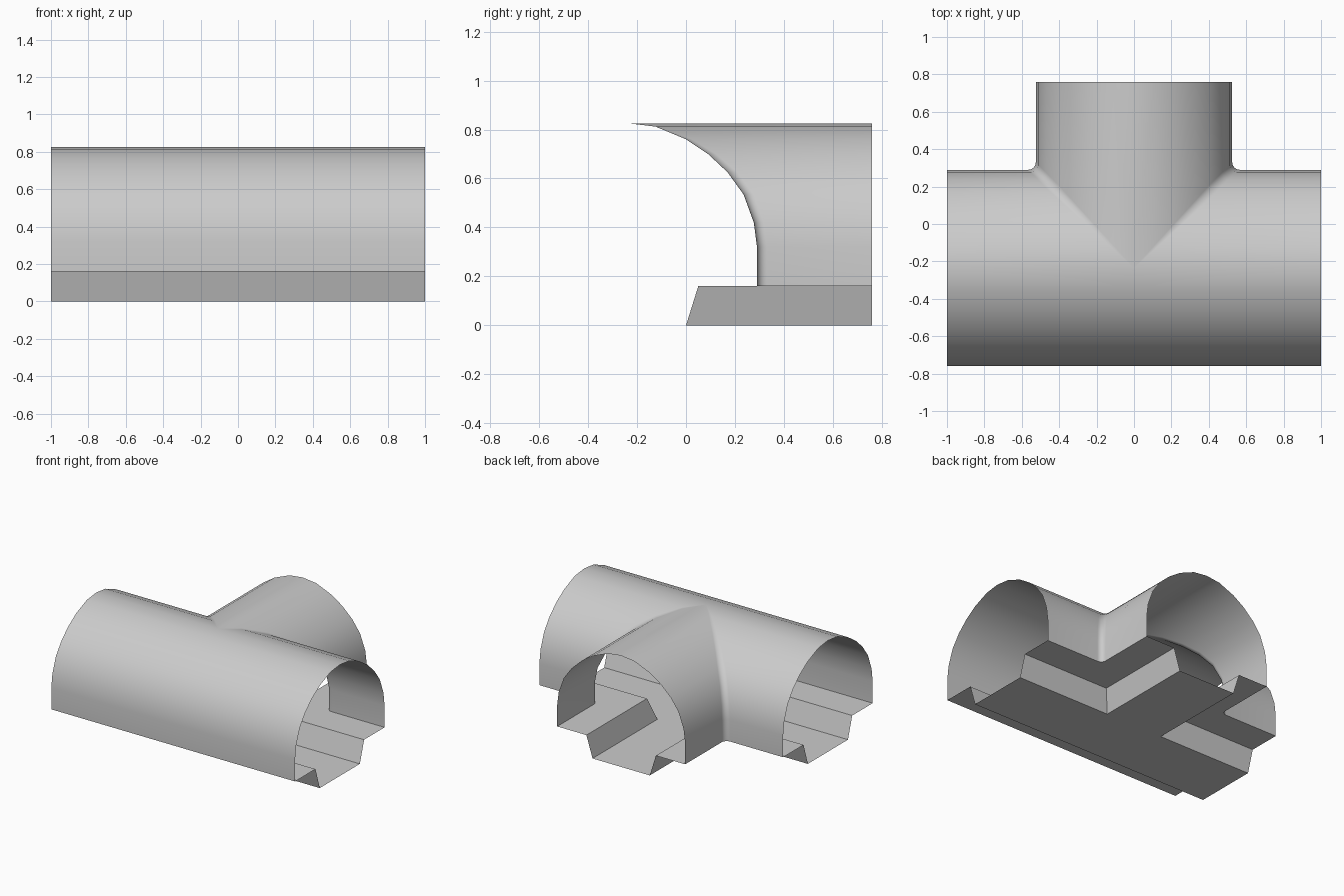
import bpy, bmesh, math

if "Cube" in bpy.data.objects:
    bpy.data.objects.remove(bpy.data.objects["Cube"])

C = -0.235          # y of the main tunnel's centre line
END_X, END_Y = 1.0, 0.76
FILLET = 0.04
STEPS = 6


def corner_path(d, r):
    """Run in from the +x end at offset d, turn the filleted corner, run out to +y."""
    pts = [(END_X, C + d)]
    for i in range(STEPS + 1):
        a = math.radians(270 - 90 * i / STEPS)
        pts.append((d + r + r * math.cos(a), C + d + r + r * math.sin(a)))
    return pts + [(d, END_Y)]


def straight_path(d):
    """Front side of the main tunnel, from the +x end to the middle."""
    return [(END_X, C - d), (0, C - d)]


def loft(bm, rows):
    grid = [[bm.verts.new(p) for p in row] for row in rows]
    for a, b in zip(grid, grid[1:]):
        for i in range(len(a) - 1):
            bm.faces.new((a[i], a[i + 1], b[i + 1], b[i]))


def build(name, profile):
    """Profile entries: (offset from centre, height, fillet radius)."""
    bm = bmesh.new()
    loft(bm, [[(x, y, z) for x, y in corner_path(d, r)] for d, z, r in profile])
    loft(bm, [[(x, y, z) for x, y in straight_path(d)] for d, z, r in profile])
    # mirror the right half to the left
    geom = bm.verts[:] + bm.edges[:] + bm.faces[:]
    dup = bmesh.ops.duplicate(bm, geom=geom)["geom"]
    for v in dup:
        if isinstance(v, bmesh.types.BMVert):
            v.co.x *= -1
    bmesh.ops.remove_doubles(bm, verts=bm.verts[:], dist=1e-4)
    bmesh.ops.dissolve_degenerate(bm, dist=1e-5, edges=bm.edges[:])
    bmesh.ops.recalc_face_normals(bm, faces=bm.faces[:])
    # make the outside the front
    top = max(bm.faces, key=lambda f: abs(f.normal.z) * f.calc_area())
    outward = 1 if top.calc_center_median().z > 0.4 else -1
    if top.normal.z * outward < 0:
        bmesh.ops.reverse_faces(bm, faces=bm.faces[:])
    me = bpy.data.meshes.new(name)
    bm.to_mesh(me)
    bm.free()
    ob = bpy.data.objects.new(name, me)
    bpy.context.collection.objects.link(ob)
    bpy.ops.object.select_all(action='DESELECT')
    ob.select_set(True)
    bpy.context.view_layer.objects.active = ob
    bpy.ops.object.shade_smooth_by_angle(angle=math.radians(35))
    return ob


# vaulted walls of the T-shaped tunnel
arch = [(0, 0.825), (0.11, 0.812), (0.235, 0.76), (0.325, 0.70), (0.405, 0.625),
        (0.47, 0.535), (0.512, 0.42), (0.525, 0.32), (0.525, 0.16)]
build("tunnel_vault", [(d, z, FILLET * min(1, d / 0.4)) for d, z in arch])

# side ledges and sunken floor channel
build("floor_channel", [(0.525, 0.16, FILLET), (0.285, 0.16, 0),
                        (0.235, 0, 0), (0, 0, 0)])
